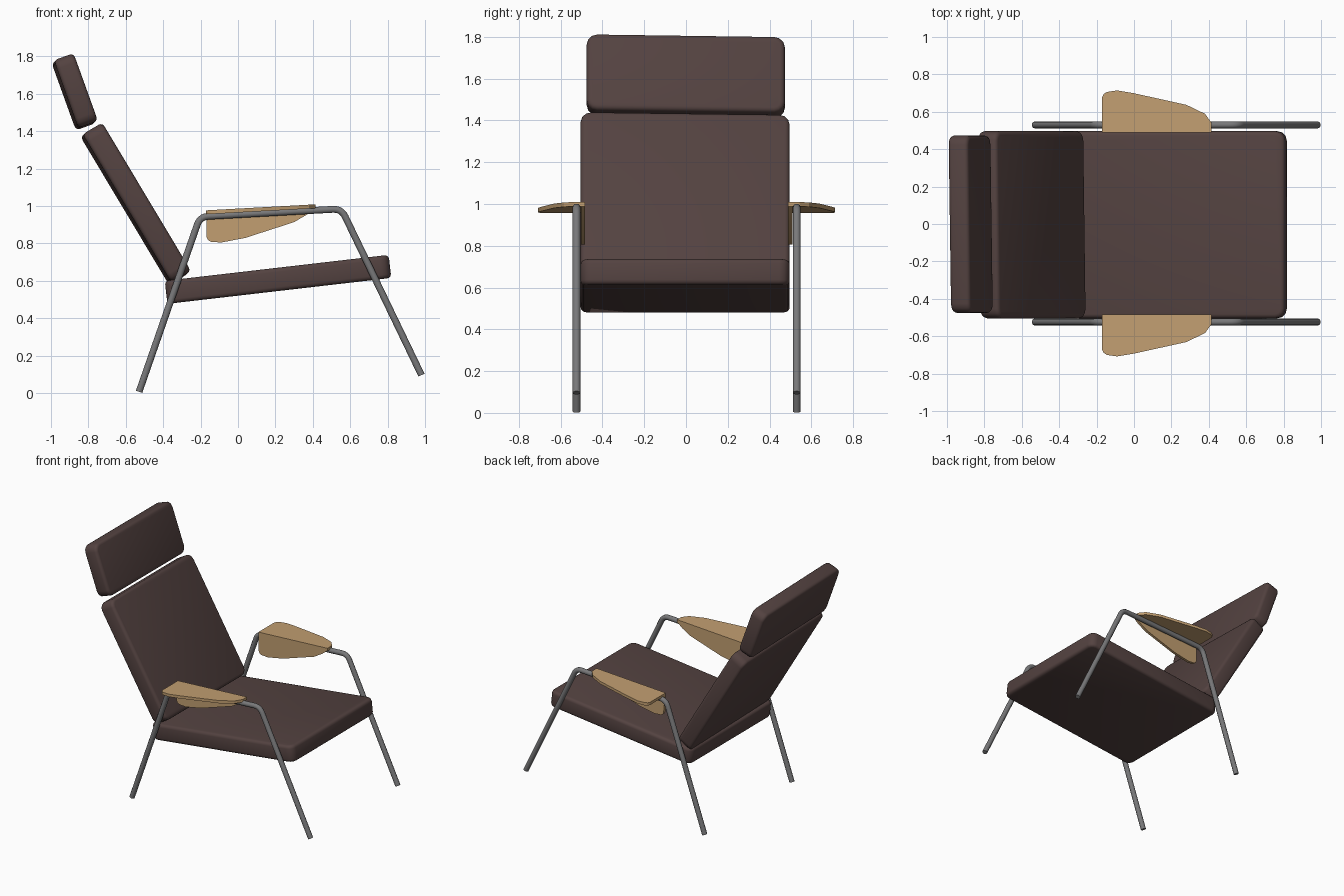
import bpy, bmesh, math
from mathutils import Matrix, Vector

if "Cube" in bpy.data.objects:
    bpy.data.objects.remove(bpy.data.objects["Cube"])


def material(name, rgb):
    m = bpy.data.materials.new(name)
    m.diffuse_color = (*rgb, 1)
    m.use_nodes = True
    m.node_tree.nodes["Principled BSDF"].inputs["Base Color"].default_value = m.diffuse_color
    return m


LEATHER = material("dark brown leather", (0.088, 0.055, 0.052))
WOOD = material("light wood", (0.54, 0.345, 0.165))
METAL = material("grey metal", (0.19, 0.19, 0.195))


def finish(name, bm, mat, angle):
    bmesh.ops.recalc_face_normals(bm, faces=bm.faces)
    mesh = bpy.data.meshes.new(name)
    bm.to_mesh(mesh)
    bm.free()
    mesh.materials.append(mat)
    ob = bpy.data.objects.new(name, mesh)
    bpy.context.collection.objects.link(ob)
    smooth(ob, angle)
    return ob


def smooth(ob, angle):
    bpy.ops.object.select_all(action='DESELECT')
    ob.select_set(True)
    bpy.context.view_layer.objects.active = ob
    bpy.ops.object.shade_smooth_by_angle(angle=math.radians(angle))


def cushion(name, size, center, degrees, skew=0.0):
    """Rounded pad: local x is its length, tilted up by degrees in the xz plane."""
    bm = bmesh.new()
    bmesh.ops.create_cube(bm, size=1, matrix=Matrix.Diagonal((*size, 1)))
    # round the four plan corners, then soften the rims
    corners = [e for e in bm.edges if abs((e.verts[0].co - e.verts[1].co).z) > 0.01]
    bmesh.ops.bevel(bm, geom=corners, offset=0.05, segments=3, profile=0.5, affect='EDGES')
    rims = [e for e in bm.edges if abs((e.verts[0].co - e.verts[1].co).z) < 1e-4]
    bmesh.ops.bevel(bm, geom=rims, offset=0.022, segments=3, profile=0.5, affect='EDGES')
    shear = Matrix.Identity(4)
    shear[0][1] = shear[2][1] = -skew
    bm.transform(Matrix.Translation(center) @ shear
                 @ Matrix.Rotation(-math.radians(degrees), 4, 'Y'))
    return finish(name, bm, LEATHER, 50)


def prism(name, points, offset, mat):
    bm = bmesh.new()
    face = bm.faces.new([bm.verts.new(p) for p in points])
    geom = bmesh.ops.extrude_face_region(bm, geom=[face])["geom"]
    bmesh.ops.translate(bm, vec=offset,
                        verts=[g for g in geom if isinstance(g, bmesh.types.BMVert)])
    return finish(name, bm, mat, 25)


def fillet(points, radius, steps=5):
    """Round the inner corners of a path with short quadratic bends."""
    pts = [Vector(p) for p in points]
    out = [pts[0]]
    for a, b, c in zip(pts, pts[1:], pts[2:]):
        p = b + (a - b).normalized() * radius
        q = b + (c - b).normalized() * radius
        for i in range(steps + 1):
            t = i / steps
            out.append(p * (1 - t) ** 2 + b * 2 * t * (1 - t) + q * t * t)
    return out + [pts[-1]]


def tube(name, points, radius, mat):
    cu = bpy.data.curves.new(name, 'CURVE')
    cu.dimensions = '3D'
    cu.bevel_depth = radius
    cu.bevel_resolution = 3
    cu.use_fill_caps = True
    sp = cu.splines.new('POLY')
    sp.points.add(len(points) - 1)
    for s, p in zip(sp.points, points):
        s.co = (*p, 1)
    cu.materials.append(mat)
    ob = bpy.data.objects.new(name, cu)
    bpy.context.collection.objects.link(ob)
    bpy.ops.object.select_all(action='DESELECT')
    ob.select_set(True)
    bpy.context.view_layer.objects.active = ob
    bpy.ops.object.convert(target='MESH')
    smooth(bpy.context.object, 40)


# Cushions
cushion("seat_cushion", (1.205, 1.0, 0.124), (0.214, -0.004, 0.608), 6.6)
cushion("back_cushion", (0.925, 1.0, 0.122), (-0.547, -0.004, 1.012), 120.9, 0.013)
cushion("headrest_cushion", (0.385, 0.948, 0.112), (-0.873, -0.001, 1.611), 109.8, 0.014)

# Armrest outlines: top plate (x, distance from centre) and hanging flap (x, z)
PLATE = [(-0.17, 0.486), (-0.17, 0.675), (-0.162, 0.692), (-0.145, 0.703), (-0.09, 0.711),
         (0.0, 0.696), (0.28, 0.634), (0.38, 0.586), (0.413, 0.54), (0.415, 0.486)]
FLAP = [(-0.17, 0.96), (-0.168, 0.835), (-0.16, 0.818), (-0.145, 0.809), (-0.09, 0.805),
        (0.04, 0.83), (0.30, 0.914), (0.37, 0.955), (0.415, 0.992)]
FRAME = [(-0.529, 0.007), (-0.203, 0.943), (0.553, 0.985), (0.981, 0.096)]

for side, label in ((-1, "right"), (1, "left")):
    def y(d):
        return side * d + 0.003
    # Bent tube with front leg, arm rail and rear leg in one piece
    tube(label + "_leg_frame", fillet([(x, y(0.527), z) for x, z in FRAME], 0.045), 0.019, METAL)
    # Armrest plate following the rail, and the flap on its inner edge
    prism(label + "_armrest_plate", [(x, y(d), 0.956 + 0.055 * (x + 0.17)) for x, d in PLATE],
          (0, 0, 0.021), WOOD)
    prism(label + "_armrest_flap", [(x, y(0.486), z) for x, z in FLAP],
          (0, side * 0.02, 0), WOOD)
